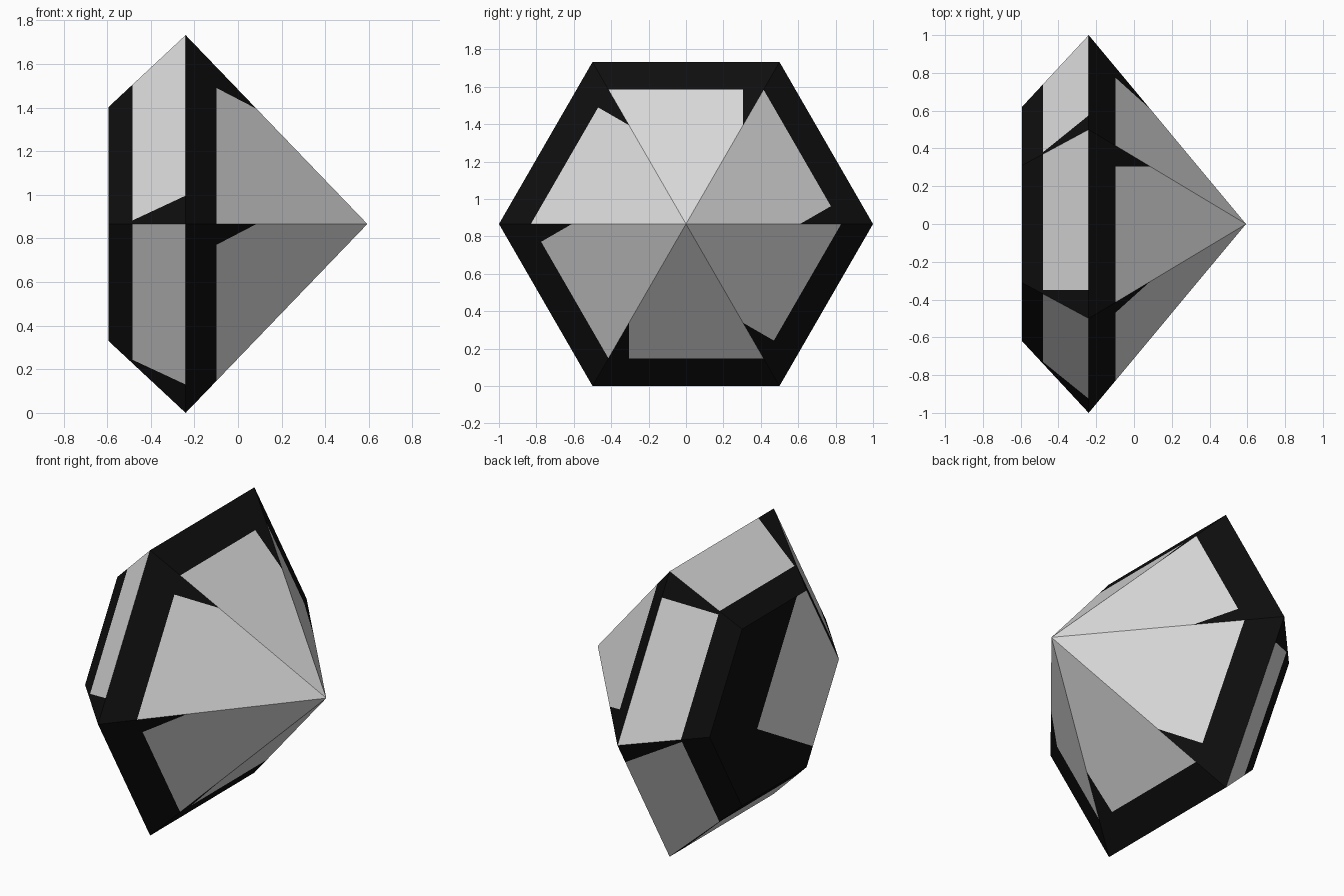
import bpy, bmesh, math
from mathutils import Vector

if "Cube" in bpy.data.objects:
    bpy.data.objects.remove(bpy.data.objects["Cube"])

HALF = 0.593          # half length along x
GIRDLE_X = -0.24
TABLE_R = 0.62
MID_Z = math.sqrt(3) / 2


def ring(x, r, i):
    a = math.radians(60 * i)
    return Vector((x, r * math.cos(a), r * math.sin(a)))


def material(name, rgb):
    m = bpy.data.materials.new(name)
    m.diffuse_color = (*rgb, 1)
    m.use_nodes = True
    m.node_tree.nodes["Principled BSDF"].inputs["Base Color"].default_value = m.diffuse_color
    return m


bm = bmesh.new()


def facet(points, planes):
    """Flat facet cut by planes; pale where it lies in front of all of them."""
    f = bm.faces.new([bm.verts.new(p) for p in points])
    geom = [f, *f.edges, *f.verts]
    for co, no in planes:
        geom = bmesh.ops.bisect_plane(bm, geom=geom, dist=1e-5,
                                      plane_co=co, plane_no=no)["geom"]
    for g in geom:
        if isinstance(g, bmesh.types.BMFace):
            c = g.calc_center_median()
            g.material_index = int(all((c - co).dot(no) > 0 for co, no in planes))


X = Vector((1, 0, 0))
for i in range(6):
    m = math.radians(60 * i + 30)
    t = Vector((0, -math.sin(m), math.cos(m)))
    g0, g1 = ring(GIRDLE_X, 1, i), ring(GIRDLE_X, 1, i + 1)
    # Short bevelled side facet
    facet([g0, g1, ring(-HALF, TABLE_R, i + 1), ring(-HALF, TABLE_R, i)],
          [(X * -0.483, X), (t * 0.35, -t)])
    # Long pointed facet
    facet([g1, g0, X * HALF], [(X * -0.098, X), (t * -0.305, t)])

# Flat hexagonal end, pale in one corner
m = math.radians(210)
inward = Vector((0, math.cos(m), math.sin(m)))
along = Vector((0, -math.sin(m), math.cos(m)))
facet([ring(-HALF, TABLE_R, i) for i in range(6)],
      [(inward * -0.08, inward), (along * 0.19, -along)])

bmesh.ops.remove_doubles(bm, verts=bm.verts[:], dist=1e-4)
bmesh.ops.recalc_face_normals(bm, faces=bm.faces[:])

mesh = bpy.data.meshes.new("gem")
bm.to_mesh(mesh)
bm.free()
mesh.materials.append(material("black", (0.0045, 0.0045, 0.0045)))
mesh.materials.append(material("pale grey", (0.72, 0.72, 0.72)))
gem = bpy.data.objects.new("gem", mesh)
gem.location.z = MID_Z
bpy.context.collection.objects.link(gem)
